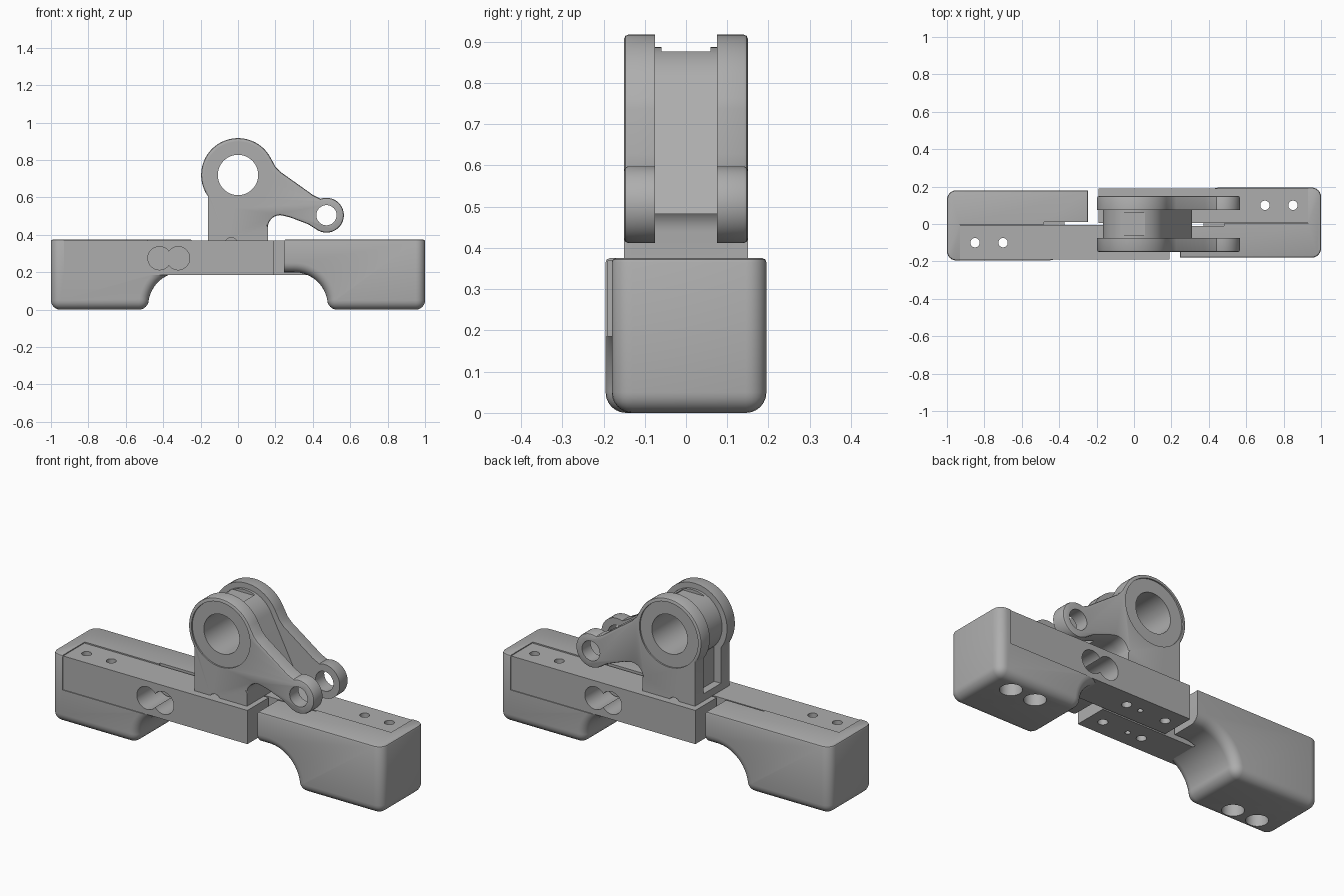
import bpy, bmesh, math
from mathutils import Matrix

if "Cube" in bpy.data.objects:
    bpy.data.objects.remove(bpy.data.objects["Cube"], do_unlink=True)

grey = bpy.data.materials.new("machined_grey")
grey.use_nodes = True
grey.diffuse_color = (0.42, 0.42, 0.42, 1)
grey.node_tree.nodes["Principled BSDF"].inputs["Base Color"].default_value = grey.diffuse_color


def arc(cx, cz, r, start, end, n=24):
    angles = [math.radians(start + (end - start) * i / n) for i in range(n + 1)]
    return [(cx + r * math.cos(a), cz + r * math.sin(a)) for a in angles]


def finish(name, bm):
    bmesh.ops.recalc_face_normals(bm, faces=bm.faces)
    mesh = bpy.data.meshes.new(name)
    bm.to_mesh(mesh)
    bm.free()
    mesh.materials.append(grey)
    ob = bpy.data.objects.new(name, mesh)
    bpy.context.collection.objects.link(ob)
    return ob


def prism_mesh(points, y0, y1):
    """Extrude an x-z outline from y0 to y1."""
    bm = bmesh.new()
    face = bm.faces.new([bm.verts.new((x, y0, z)) for x, z in points])
    side = bmesh.ops.extrude_face_region(bm, geom=[face])["geom"]
    moved = [v for v in side if isinstance(v, bmesh.types.BMVert)]
    bmesh.ops.translate(bm, verts=moved, vec=(0, y1 - y0, 0))
    bmesh.ops.recalc_face_normals(bm, faces=bm.faces)
    return bm


def box(name, x0, x1, y0, y1, z0, z1):
    return finish(name, prism_mesh([(x0, z0), (x1, z0), (x1, z1), (x0, z1)], y0, y1))


def rod(axis, r, lo, hi, a, b):
    """Cylinder along y at x=a, z=b, or along z at x=a, y=b."""
    if axis == "y":
        return finish("cutter", prism_mesh(arc(a, b, r, 0, 352.5, 47), lo, hi))
    bm = bmesh.new()
    place = Matrix.Translation((a, b, (lo + hi) / 2))
    bmesh.ops.create_cone(bm, cap_ends=True, segments=32, radius1=r, radius2=r,
                          depth=hi - lo, matrix=place)
    return finish("cutter", bm)


def cut(ob, cutters):
    bpy.context.view_layer.objects.active = ob
    for c in cutters:
        mod = ob.modifiers.new("cut", "BOOLEAN")
        mod.operation, mod.solver, mod.object = "DIFFERENCE", "EXACT", c
        bpy.ops.object.modifier_apply(modifier=mod.name)
        bpy.data.objects.remove(c, do_unlink=True)


def smooth(ob, angle=35):
    bpy.ops.object.select_all(action="DESELECT")
    ob.select_set(True)
    bpy.context.view_layer.objects.active = ob
    bpy.ops.object.shade_smooth_by_angle(angle=math.radians(angle))


def turned_copy(ob, name):
    twin = ob.copy()
    twin.name = name
    twin.rotation_euler.z = math.pi
    bpy.context.collection.objects.link(twin)


def bevel_where(bm, rule, width, segments):
    edges = [e for e in bm.edges if e.calc_face_angle(0) > 0.8 and rule(e)]
    bmesh.ops.bevel(bm, geom=edges, offset=width, segments=segments, profile=0.5,
                    affect="EDGES", clamp_overlap=True)


# Foot: block with an arched arm, rounded all round, finely eased on top
TOP, TIP = 0.375, 0.245
outline = [(TIP, TOP), (TIP, 0.2)] + arc(0.3, 0.02, 0.18, 90, 10, 16)
outline += [(0.48, 0.0), (1.0, 0.0), (1.0, TOP)]
bm = prism_mesh(outline, -0.18, 0.195)


def on_top(e):
    return all(abs(v.co.z - TOP) < 1e-4 for v in e.verts)


def on_tip(e):
    return all(abs(v.co.x - TIP) < 1e-4 for v in e.verts)


bevel_where(bm, lambda e: not on_top(e) and not on_tip(e), 0.05, 6)
bevel_where(bm, on_top, 0.01, 2)
foot = finish("left_foot", bm)
holes = [0.70, 0.85]
pockets = [box("cutter", 0.1, 0.93, 0.002, 0.3, 0.185, 0.5),
           box("cutter", 0.1, 0.48, -0.01, 0.3, 0.185, 0.5)]
cut(foot, pockets + [rod("z", 0.025, -0.1, 0.5, x, 0.1) for x in holes]
    + [rod("z", 0.055, -0.1, 0.12, x, 0.1) for x in holes])
smooth(foot)
turned_copy(foot, "right_foot")

# Sensing bar: plain bar with a twin cross bore and bolt holes
bar = box("back_bar", -0.19, 0.93, 0.005, 0.19, 0.185, 0.37)
cut(bar, [rod("y", 0.062, -0.1, 0.3, x, 0.275) for x in (0.32, 0.42)]
    + [rod("z", 0.025, 0.1, 0.5, x, 0.1) for x in holes + [-0.11, 0.13]]
    + [rod("z", 0.014, 0.1, 0.5, 0.045, 0.1)])
smooth(bar)
turned_copy(bar, "front_bar")

# Bracket cheeks: big ring, side arm and small lug
under = [(0.16, 0.44)] + arc(0.225, 0.44, 0.065, 180, 80, 10) + [(0.28, 0.493)]
cheek = arc(0, 0.72, 0.197, 28, 216, 40) + [(-0.16, 0.37), (0.16, 0.37)] + under[1:]
cheek += [(0.375, 0.457)] + arc(0.473, 0.505, 0.093, 240, 470, 30)
cheek += [(0.40, 0.613), (0.38, 0.628), (0.225, 0.738), (0.2, 0.765)]
for name, s in (("front_cheek", -1), ("back_cheek", 1)):
    bm = prism_mesh(cheek, s * 0.075, s * 0.15)
    rim = [e for e in bm.edges if all(abs(v.co.y) > 0.149 and v.co.z > 0.38 for v in e.verts)]
    bmesh.ops.bevel(bm, geom=rim, offset=0.01, segments=2, profile=0.5, affect="EDGES")
    plate = finish(name, bm)
    lo, hi = sorted((s * 0.142, s * 0.2))
    cut(plate, [rod("y", 0.178, lo, hi, 0, 0.72), rod("y", 0.108, -0.3, 0.3, 0, 0.72),
                rod("y", 0.054, -0.3, 0.3, 0.473, 0.505),
                rod("y", 0.035, -0.3, 0.3, -0.035, 0.35)])
    smooth(plate)

# Bracket core: recessed web joining the cheeks
web = arc(0, 0.72, 0.167, 27, 225, 32) + [(-0.118, 0.37), (0.16, 0.37)] + under[1:]
web += [(0.31, 0.482)]
core = finish("bracket_core", prism_mesh(web, -0.075, 0.075))
cut(core, [rod("y", 0.108, -0.3, 0.3, 0, 0.72)])
smooth(core)

# Shallow groove over the ring, then the closed foot of the bracket
cut(core, [box("cutter", -0.25, 0.06, -0.06, 0.06, 0.87, 1.0)])
base = box("bracket_base", -0.16, -0.11, -0.075, 0.075, 0.37, 0.41)
